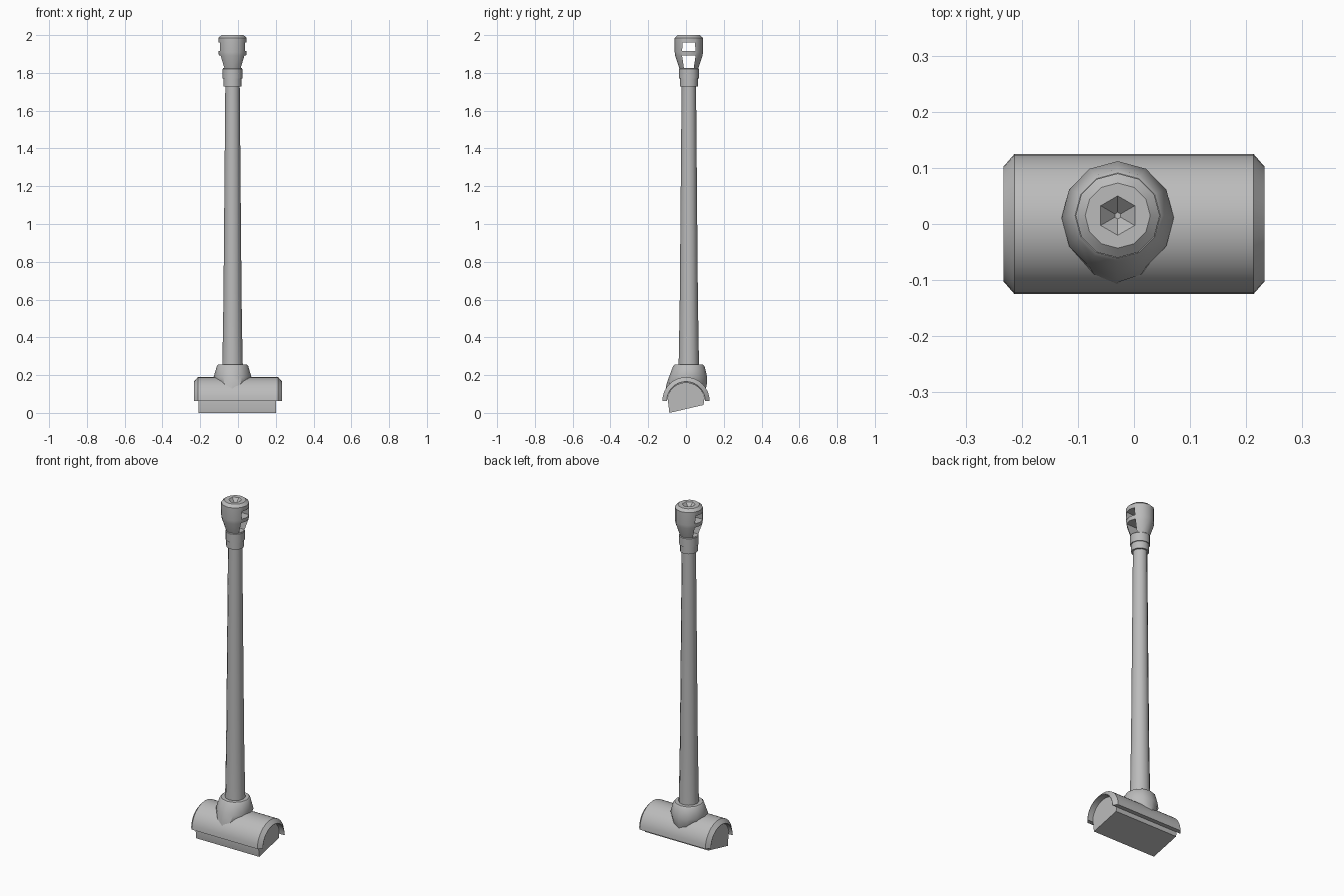
import bpy, bmesh
from math import sin, cos, pi, radians
from mathutils import Vector

old = bpy.data.objects.get("Cube")
if old:
    bpy.data.objects.remove(old, do_unlink=True)

steel = bpy.data.materials.new("grey steel")
steel.use_nodes = True
grey = (0.5, 0.5, 0.5, 1)
steel.diffuse_color = grey
steel.node_tree.nodes["Principled BSDF"].inputs["Base Color"].default_value = grey

AXIS_X, AXIS_Y = -0.029, 0.015


def loft(name, rings, smooth=True):
    """Skin a list of equal-length point rings and cap both ends."""
    bm = bmesh.new()
    loops = [[bm.verts.new(p) for p in ring] for ring in rings]
    n = len(loops[0])
    for a, b in zip(loops, loops[1:]):
        for i in range(n):
            j = (i + 1) % n
            bm.faces.new((a[i], a[j], b[j], b[i]))
    bm.faces.new(loops[0][::-1])
    bm.faces.new(loops[-1])
    bmesh.ops.recalc_face_normals(bm, faces=bm.faces)
    mesh = bpy.data.meshes.new(name)
    bm.to_mesh(mesh)
    bm.free()
    mesh.materials.append(steel)
    obj = bpy.data.objects.new(name, mesh)
    bpy.context.collection.objects.link(obj)
    if smooth:
        shade(obj)
    return obj


def shade(obj):
    bpy.ops.object.select_all(action='DESELECT')
    obj.select_set(True)
    bpy.context.view_layer.objects.active = obj
    bpy.ops.object.shade_smooth_by_angle(angle=radians(35))


def ring(z, rx, ry=None, cy=AXIS_Y, sides=12, turn=0):
    ry = ry or rx
    angles = [2 * pi * i / sides + turn for i in range(sides)]
    return [Vector((AXIS_X + rx * cos(a), cy + ry * sin(a), z)) for a in angles]


def turned(name, profile):
    return loft(name, [ring(z, r) for z, r in profile])


def cut(obj, cutters):
    """Subtract the cutters, bake the result and remove the cutters."""
    for c in cutters:
        c.hide_render = True
        mod = obj.modifiers.new("cut", 'BOOLEAN')
        mod.operation, mod.solver, mod.object = 'DIFFERENCE', 'EXACT', c
    graph = bpy.context.evaluated_depsgraph_get()
    mesh = bpy.data.meshes.new_from_object(obj.evaluated_get(graph))
    obj.modifiers.clear()
    obj.data = mesh
    for c in cutters:
        bpy.data.objects.remove(c, do_unlink=True)
    shade(obj)


def window(z0, w0, z1, w1):
    """Trapezoid prism running sideways through the muzzle brake."""
    section = [(-w0, z0), (w0, z0), (w1, z1), (-w1, z1)]
    return loft("window_cutter", [[Vector((AXIS_X + x, AXIS_Y + y, z)) for y, z in section]
                                  for x in (-0.2, 0.2)], False)


# Barrel and muzzle collars
turned("barrel", [(0.2, 0.056), (0.3, 0.053), (0.6, 0.048), (1.75, 0.038)])
turned("lower_collar", [(1.728, 0.048), (1.775, 0.048)])
turned("upper_collar", [(1.77, 0.053), (1.82, 0.053), (1.825, 0.049)])

# Muzzle brake with two side windows and a six-sided bore
brake = turned("muzzle_brake", [(1.815, 0.047), (1.83, 0.052), (1.89, 0.072), (1.91, 0.075),
                                (1.985, 0.075), (2.0, 0.058)])
bore = loft("bore_cutter", [ring(1.968, 0.006, sides=6, turn=pi / 6),
                            ring(2.001, 0.036, sides=6, turn=pi / 6)], False)
cut(brake, [window(1.826, 0.026, 1.892, 0.036), window(1.915, 0.036, 1.96, 0.032), bore])

# Flared sleeve blending the barrel into the mantlet
loft("barrel_sleeve", [ring(0.255, 0.076), ring(0.248, 0.083),
                       ring(0.19, 0.1, 0.101, 0.011),
                       ring(0.15, 0.085, 0.107, 0.003),
                       ring(0.11, 0.055, 0.106, -0.004)])

# Curved mantlet shell: half tube with chamfered ends
PIVOT_Z = 0.064


def shell_section(x, outer, inner):
    steps = [pi * i / 16 for i in range(17)]
    pts = [(outer, a) for a in steps] + [(inner, a) for a in reversed(steps)]
    return [Vector((x, r * cos(a), PIVOT_Z + r * sin(a))) for r, a in pts]


loft("mantlet_shell", [shell_section(x, o, 0.1) for x, o in
                       ((-0.233, 0.102), (-0.213, 0.125), (0.213, 0.125), (0.233, 0.102))])

# Rotor block inside the shell: rounded top and a slanted flat underside
section = [(-0.088, 0.003), (0.093, 0.045)]
section += [(0.1 * cos(a), PIVOT_Z + 0.1 * sin(a))
            for a in [radians(12 + 12 * i) for i in range(14)]]
loft("mantlet_rotor", [[Vector((x, y, z)) for y, z in section] for x in (-0.21, 0.2)])

# Settle the whole model on the ground plane
for obj in bpy.context.collection.objects:
    if obj.type == 'MESH' and steel.name in obj.data.materials:
        obj.location.z = -0.003 if obj.name == "mantlet_rotor" else 0
